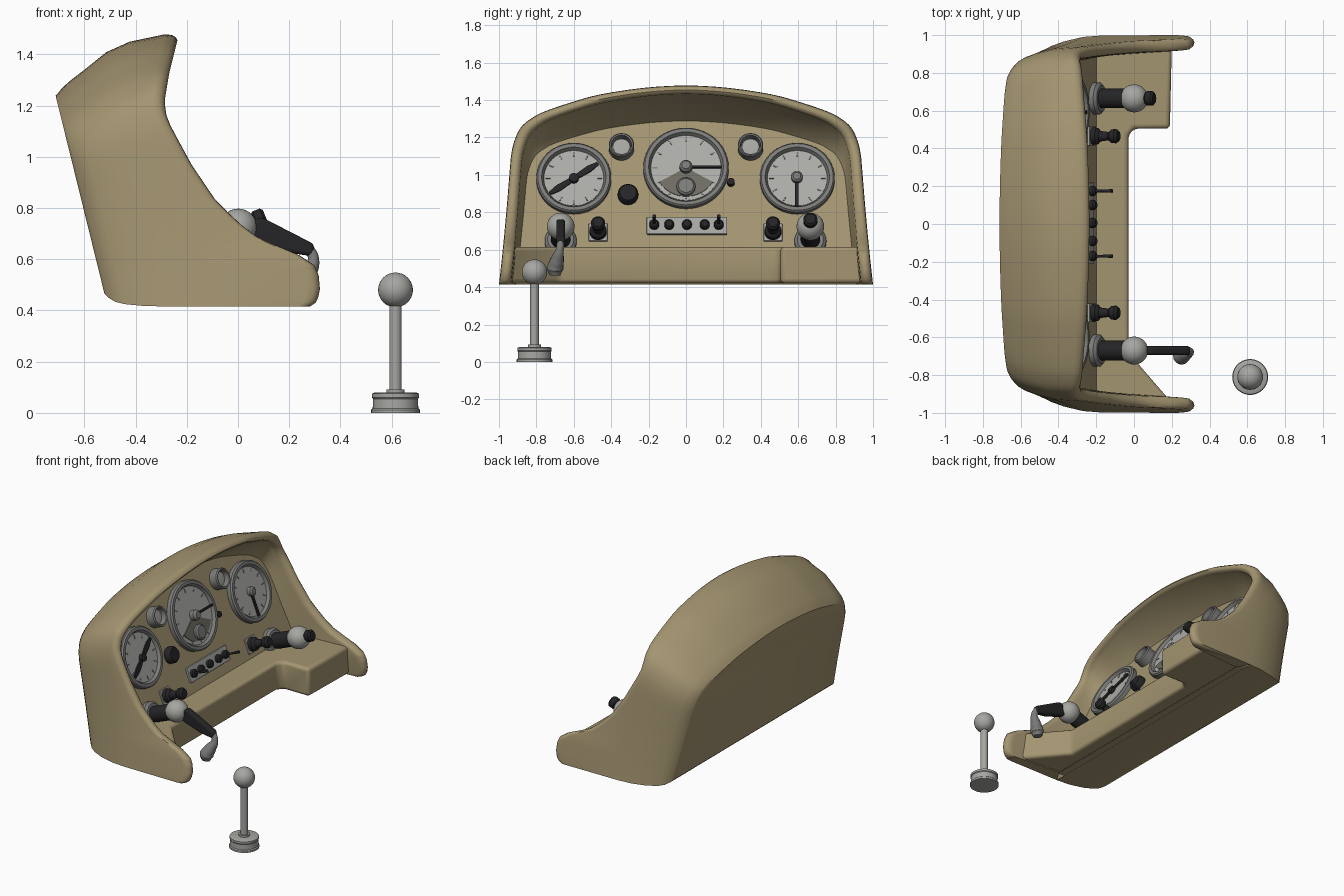
import bpy, bmesh, math
from mathutils import Matrix, Vector

if "Cube" in bpy.data.objects:
    bpy.data.objects.remove(bpy.data.objects["Cube"])

def material(name, c):
    m = bpy.data.materials.new(name)
    m.diffuse_color = (*c, 1)
    m.use_nodes = True
    m.node_tree.nodes["Principled BSDF"].inputs["Base Color"].default_value = m.diffuse_color
    return m

TAN = material("tan", (0.37, 0.30, 0.165))
LIGHT = material("light grey", (0.38, 0.38, 0.36))
FACE = material("dial grey", (0.41, 0.41, 0.39))
STEEL = material("mid grey", (0.20, 0.20, 0.195))
BLACK = material("black", (0.018, 0.018, 0.02))
DUSK = material("dark taupe", (0.16, 0.15, 0.125))

def finish(name, bm, mat, matrix=Matrix(), angle=35, bevel=0):
    bmesh.ops.remove_doubles(bm, verts=bm.verts, dist=1e-5)
    bmesh.ops.recalc_face_normals(bm, faces=bm.faces)
    me = bpy.data.meshes.new(name)
    bm.to_mesh(me)
    bm.free()
    me.materials.append(mat)
    ob = bpy.data.objects.new(name, me)
    ob.matrix_world = matrix
    bpy.context.collection.objects.link(ob)
    if bevel:
        b = ob.modifiers.new("bevel", 'BEVEL')
        b.width, b.segments, b.limit_method = bevel, 4, 'ANGLE'
        angle = 80 if bevel > 0.01 else angle
    me.shade_smooth()
    me.set_sharp_from_angle(angle=math.radians(angle))
    return ob

def lathe(name, profile, matrix, mat, seg=32):
    bm = bmesh.new()
    rings = [[bm.verts.new((r * math.cos(a), r * math.sin(a), h))
              for a in (2 * math.pi * i / seg for i in range(seg))] if r > 0
             else [bm.verts.new((0, 0, h))] * seg for r, h in profile]
    for a, b in zip(rings, rings[1:]):
        for i in range(seg):
            f = []
            for v in (a[i], a[(i + 1) % seg], b[(i + 1) % seg], b[i]):
                if v not in f:
                    f.append(v)
            if len(f) > 2:
                bm.faces.new(f)
    return finish(name, bm, mat, matrix)

def ball(name, r, matrix, mat):
    pts = [(r * math.sin(math.pi * i / 16), -r * math.cos(math.pi * i / 16)) for i in range(1, 16)]
    return lathe(name, [(0, -r)] + pts + [(0, r)], matrix, mat)

def prism(name, pts, h, matrix, mat, bevel=0):
    bm = bmesh.new()
    f = bm.faces.new([bm.verts.new((x, y, 0)) for x, y in pts])
    ext = bmesh.ops.extrude_face_region(bm, geom=[f])
    bmesh.ops.translate(bm, vec=(0, 0, h), verts=[v for v in ext["geom"] if isinstance(v, bmesh.types.BMVert)])
    return finish(name, bm, mat, matrix, bevel=bevel)

def plate(name, w, l, h, matrix, mat, bevel=0):
    return prism(name, [(-w/2, -l/2), (w/2, -l/2), (w/2, l/2), (-w/2, l/2)], h, matrix, mat, bevel)

def tube(name, pts, depth, mat):
    cu = bpy.data.curves.new(name, 'CURVE')
    cu.dimensions, cu.bevel_depth, cu.bevel_resolution, cu.use_fill_caps = '3D', depth, 5, True
    sp = cu.splines.new('BEZIER')
    sp.bezier_points.add(len(pts) - 1)
    for p, (co, r) in zip(sp.bezier_points, pts):
        p.co, p.radius = co, r
        p.handle_left_type = p.handle_right_type = 'AUTO'
    cu.materials.append(mat)
    ob = bpy.data.objects.new(name, cu)
    bpy.context.collection.objects.link(ob)

def interp(table, t):
    for (a, b), (c, d) in zip(table, table[1:]):
        if t <= c:
            return b + (d - b) * max(0, (t - a)) / (c - a)
    return table[-1][1]

# ---- tilted instrument panel frame
N = Vector((0.928, 0, 0.371))
def panel_x(z): return -0.2 - 0.4 * (z - 0.62)
def back_x(z): return -0.53 - 0.2466 * (z - 0.5)
def on_panel(y, z, off=0, rot=0):
    p = Vector((panel_x(z), y, z)) + N * off
    R = Matrix(((0, -N.z, N.x), (1, 0, 0), (0, N.x, N.z))).to_4x4()
    return Matrix.Translation(p) @ R @ Matrix.Rotation(math.radians(rot), 4, 'Z')

# ---- housing: arch outline lofted from panel, over the lip, to the back
half = [(1, .415), (.997, .44), (.992, .485), (.986, .54), (.982, .58), (.978, .62), (.971, .69),
        (.957, .844), (.946, .98), (.93, 1.137), (.89, 1.244), (.83, 1.30), (.754, 1.34),
        (.6, 1.392), (.46, 1.43), (.23, 1.465), (0, 1.478)]
ctrl = half + [(-y, z) for y, z in half[-2::-1]]
arch = []
for i in range(len(ctrl) - 1):
    a, b, c, d = (Vector(ctrl[max(0, min(len(ctrl) - 1, i + k))]) for k in (-1, 0, 1, 2))
    for t in (0, 1/3, 2/3):
        arch.append(0.5 * (2*b + (c - a)*t + (2*a - 5*b + 4*c - d)*t*t + (3*b - a - 3*c + d)*t**3))
arch.append(Vector(ctrl[-1]))
edge = [(.415, .28), (.43, .303), (.45, .313), (.485, .32), (.54, .315), (.58, .298), (.62, .24),
        (.687, .084), (.75, .0), (.844, -.09), (.98, -.18), (1.13, -.26), (1.18, -.28),
        (1.234, -.287), (1.35, -.268), (1.48, -.236)]
lip = [(1, -.05), (.95, -.022), (.75, -.006), (.5, 0), (.25, -.006), (.05, -.022), (0, -.05)]
shoulder = [(.34, .1), (.24, .24), (.14, .48), (.07, .66), (.035, .78), (.01, .92), (0, 1)]
bm = bmesh.new()
rings = [[bm.verts.new((panel_x(z2), y * .91, z2)) for y, z in arch
          for z2 in [z - .19 * (z - .415) / 1.065]]]
for t, dx in lip:
    rings.append([bm.verts.new((interp(edge, z) + dx, y * (1 - .065 * t), z - .045 * t * (z - .415)))
                  for y, z in arch])
first = len(rings)
for D, k in shoulder:
    rings.append([bm.verts.new((back_x(z2) + D, y * (1 - .125 * k ** 1.8), z2)) for y, z in arch
                  for z2 in [z + .05 * k ** 4 - k * .29 * (z - .415) / 1.063]])
for a, b in zip(rings, rings[1:]):
    for i in range(len(arch) - 1):
        bm.faces.new((a[i], a[i+1], b[i+1], b[i]))
for a, b in zip(rings[first:], rings[first+1:]):
    bm.faces.new((a[0], b[0], b[-1], a[-1]))
bm.faces.new(rings[0])
bm.faces.new(rings[-1])
for e in (0, -1):
    bm.faces.new([r[e] for r in rings[:first+1]])
finish("dashboard_housing", bm, TAN, angle=50)

# ---- lower shelf with the side box and the flared corner
prism("lower_shelf", [(-.24, -.945), (.2, -.945), (.16, -.9), (-.03, -.68), (-.03, .47), (0, .505),
                      (.19, .505), (.2, .945), (-.24, .945)], .195,
      Matrix.Translation((0, 0, .42)), TAN, .03)

# ---- large gauges
def gauge(name, y, z, R):
    lathe(name + "_rim", [(0, -.01), (R, -.01), (R, .028), (R - .008, .038), (R - .028, .038),
                          (R - .04, .016), (0, .016)], on_panel(y, z), STEEL, 48)
    lathe(name + "_dial", [(0, .015), (R - .041, .015), (R - .041, .02), (0, .02)], on_panel(y, z), FACE, 48)
    for i in range(12):
        m = on_panel(y, z, .02, i * 30) @ Matrix.Translation((0, R - .062, 0))
        plate(name + "_tick", .007, .025, .003, m, STEEL)

gauge("centre_gauge", 0, 1.03, .228)
gauge("left_gauge", -.6, .975, .2)
gauge("right_gauge", .595, .975, .2)

fan = [(0, 0)] + [(.165 * math.cos(a), .165 * math.sin(a))
                  for a in (math.radians(210 + 10 * i) for i in range(13))]
prism("centre_sector", fan, .005, on_panel(0, 1.03, .02), DUSK)
plate("centre_needle", .19, .014, .01, on_panel(.095, 1.03, .03), BLACK)
lathe("centre_hub", [(0, 0), (.034, 0), (.034, .03), (.022, .045), (0, .045)], on_panel(0, 1.03, .02), STEEL)
lathe("centre_reset_knob", [(0, 0), (.05, 0), (.05, .02), (.04, .03), (0, .03)], on_panel(0, .925, .02), STEEL)
prism("left_needle", [(-.155, -.008), (-.1, -.018), (0, -.012), (.1, -.018), (.155, -.008), (.155, .008),
                      (.1, .018), (0, .012), (-.1, .018), (-.155, .008)], .01, on_panel(-.6, .97, .025, 34), BLACK)
lathe("left_hub", [(0, 0), (.025, 0), (.025, .025), (0, .03)], on_panel(-.6, .97, .02), BLACK)
plate("right_needle", .018, .17, .01, on_panel(.592, .9, .025), BLACK)
lathe("right_hub", [(0, 0), (.03, 0), (.03, .025), (.02, .035), (0, .035)], on_panel(.593, .975, .02), STEEL)

# ---- small round lamps and panel knobs
for y in (-.345, .345):
    lathe("small_lamp_ring", [(0, -.02), (.068, -.02), (.068, .055), (.062, .063), (.054, .06),
                              (.05, .02), (0, .02)], on_panel(y, 1.14), STEEL)
    lathe("small_lamp_lens", [(0, .02), (.05, .02), (.045, .03), (0, .034)], on_panel(y, 1.14), LIGHT)
lathe("selector_knob", [(0, 0), (.055, 0), (.055, .03), (.045, .045), (0, .045)], on_panel(-.31, .89), BLACK, 16)
lathe("trim_button", [(0, 0), (.02, 0), (.02, .03), (0, .035)], on_panel(.24, .955), BLACK, 16)

# ---- switch strip
plate("switch_strip", .43, .1, .015, on_panel(.005, .725), LIGHT, .004)
for y in (-.17, -.09, .005, .1, .175):
    lathe("switch_boss", [(0, 0), (.026, 0), (.026, .02), (.018, .03), (0, .03)], on_panel(y, .725, .015), BLACK, 16)
    if abs(y) > .15:
        tube("toggle", [((-.22, y, .735), 1), ((-.17, y, .755), 1), ((-.115, y, .78), 1.4)], .007, BLACK)

# ---- pull knobs on square plates
for y in (-.47, .465):
    plate("pull_knob_plate", .1, .1, .012, on_panel(y, .69), LIGHT, .003)
    lathe("pull_knob", [(0, 0), (.046, 0), (.044, .03), (.028, .045), (.022, .095), (.036, .11),
                        (.038, .135), (.027, .15), (0, .152)], on_panel(y, .69, .008), BLACK, 24)

# ---- side control columns with ball joints
for y in (-.67, .665):
    lathe("column_base", [(0, 0), (.085, 0), (.085, .025), (.07, .04), (0, .04)], on_panel(y, .64), STEEL)
    lathe("column", [(0, 0), (.052, 0), (.052, .2), (0, .2)], on_panel(y, .64, .02), BLACK)
    ball("column_ball", .074, on_panel(y, .64, .225), LIGHT)
lathe("right_column_knob", [(0, 0), (.03, 0), (.03, .05), (.038, .06), (.038, .09), (.028, .1), (0, .1)],
      on_panel(.665, .64, .24), BLACK, 24)

# ---- crank lever on the left column: tapered arm and curled grip
prism("lever_arm", [(.05, .74), (.085, .765), (.12, .75), (.295, .66), (.3, .61), (.2, .625), (.05, .675)], .046,
      Matrix.Translation((0, -.647, 0)) @ Matrix.Rotation(math.pi / 2, 4, 'X'), BLACK, .014)
tube("lever_grip", [((.275, -.67, .645), .8), ((.295, -.675, .6), .85), ((.27, -.69, .54), 1.5),
                    ((.25, -.7, .5), 1.8), ((.245, -.7, .465), 1.2)], .025, STEEL)

# ---- free-standing stick
stick = Matrix.Translation((.615, -.81, 0))
lathe("stick_base", [(0, 0), (.095, 0), (.095, .012), (.089, .018), (.088, .055), (.092, .06), (.092, .075),
                     (.08, .08), (.036, .08), (.036, .092), (0, .092)], stick, LIGHT, 40)
lathe("stick_shaft", [(0, .08), (.024, .08), (.024, .44), (0, .44)], stick, LIGHT)
ball("stick_ball", .068, stick @ Matrix.Translation((0, 0, .48)), LIGHT)
